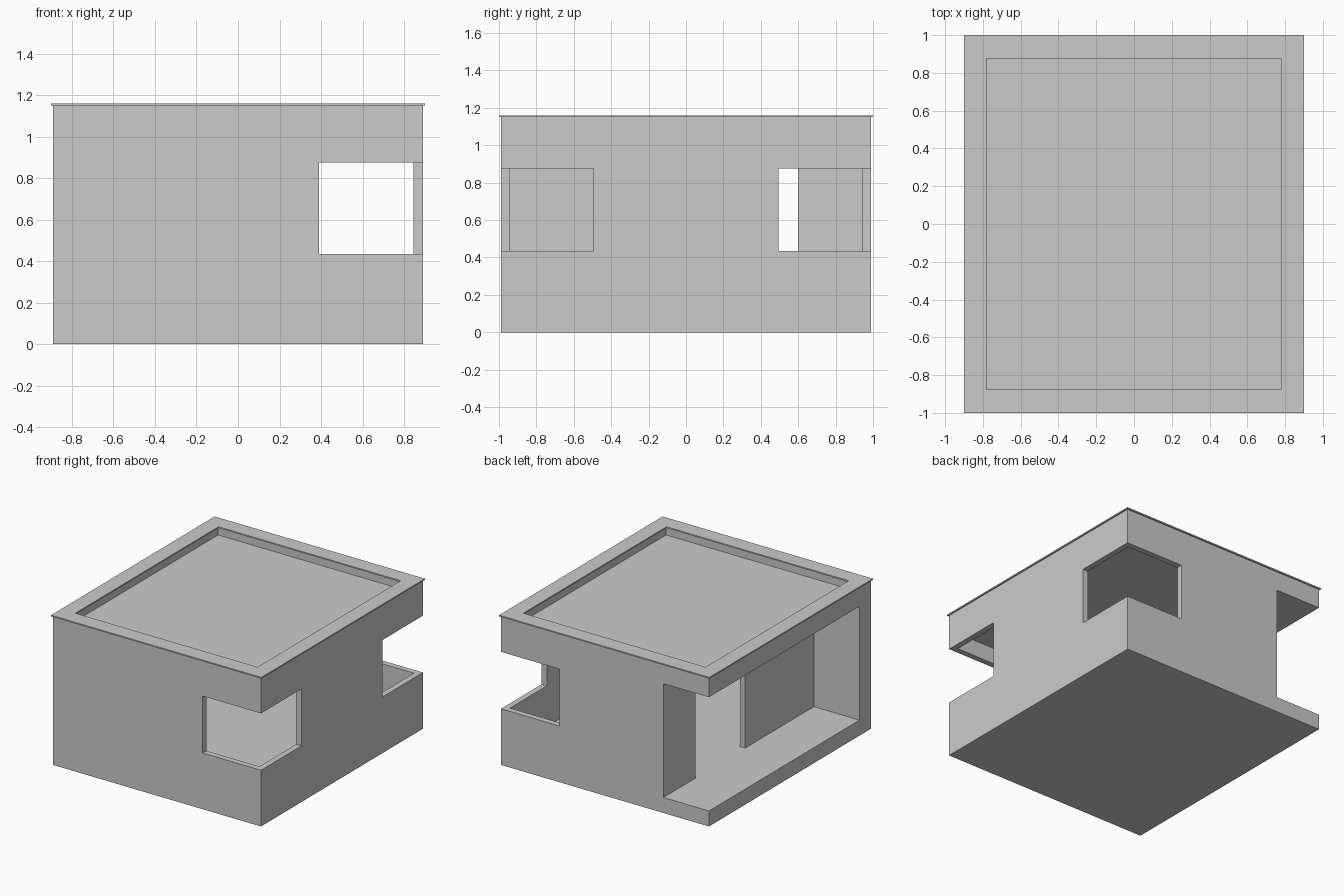
import bpy, bmesh

if "Cube" in bpy.data.objects:
    bpy.data.objects.remove(bpy.data.objects["Cube"])


def box(name, x, y, z):
    """Axis-aligned box from (min, max) pairs."""
    bm = bmesh.new()
    bmesh.ops.create_cube(bm, size=1)
    for v in bm.verts:
        v.co = [r[0] if c < 0 else r[1] for c, r in zip(v.co, (x, y, z))]
    me = bpy.data.meshes.new(name)
    bm.to_mesh(me)
    bm.free()
    ob = bpy.data.objects.new(name, me)
    bpy.context.collection.objects.link(ob)
    return ob


def cut(target, name, x, y, z):
    """Subtract a hidden box from the target."""
    c = box(name, x, y, z)
    c.hide_render = True
    c.hide_set(True)
    c.display_type = 'WIRE'
    m = target.modifiers.new(name, 'BOOLEAN')
    m.operation = 'DIFFERENCE'
    m.solver = 'EXACT'
    m.object = c


W, D, T = 0.89, 0.99, 0.045      # half width, half depth, wall thickness
FLOOR, CEIL, TOP = 0.12, 1.0, 1.15

# Main block with hollow room
house = box("house_body", (-W, W), (-D, D), (0, TOP))
cut(house, "room_cutter", (-0.5 + T, W - T), (-D + T, D - T), (FLOOR, CEIL))

# Covered terrace along the left side, open at the back corner, with a doorway
cut(house, "terrace_cutter", (-1.2, -0.5), (-0.85, 1.2), (FLOOR, CEIL))
cut(house, "doorway_cutter", (-0.6, -0.35), (-0.01, 0.6), (FLOOR, CEIL))

# Corner windows on the right side, front and back
for name, y in (("front", (-1.2, -0.495)), ("back", (0.495, 1.2))):
    cut(house, name + "_window_cutter", (0.39, 1.2), y, (0.435, 0.875))

# Sunken roof behind the parapet
cut(house, "roof_cutter", (-0.79, 0.79), (-0.885, 0.885), (1.09, 1.3))

# Thin coping overhanging the parapet
cap = box("parapet_coping", (-0.9, 0.9), (-1, 1), (TOP, 1.16))
cut(cap, "coping_cutter", (-0.78, 0.78), (-0.875, 0.875), (1.1, 1.3))
